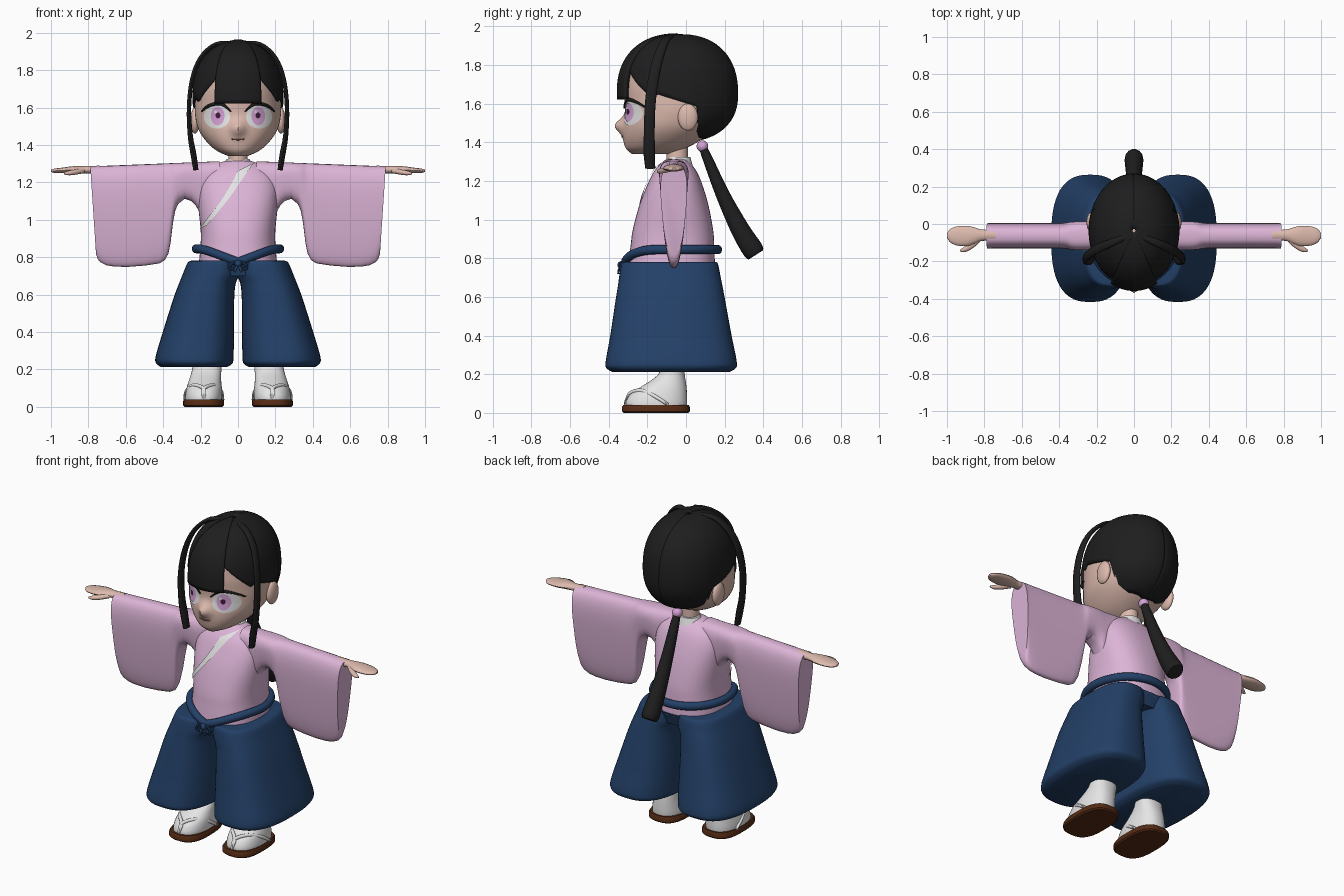
import bpy, bmesh, math
from mathutils import Vector
from mathutils.bvhtree import BVHTree

if "Cube" in bpy.data.objects:
    bpy.data.objects.remove(bpy.data.objects["Cube"])

def material(name, r, g, b):
    m = bpy.data.materials.new(name)
    m.diffuse_color = (r, g, b, 1)
    m.use_nodes = True
    m.node_tree.nodes["Principled BSDF"].inputs["Base Color"].default_value = m.diffuse_color
    return m

HAIR = material("hair black", .013, .013, .013)
SKIN = material("skin", .72, .49, .42)
PINK = material("robe pink", .72, .46, .68)
WHITE = material("white cloth", .78, .78, .78)
BLUE = material("trouser blue", .017, .052, .138)
BROWN = material("sandal brown", .09, .024, .007)
IRIS = material("iris lilac", .66, .36, .66)
PUPIL = material("pupil plum", .06, .01, .05)
MOUTH = material("mouth brown", .25, .11, .09)

def make(name, verts, faces, mat, out=None):
    me = bpy.data.meshes.new(name)
    bm = bmesh.new()
    vs = [bm.verts.new(v) for v in verts]
    for f in faces:
        bm.faces.new([vs[i] for i in f])
    bmesh.ops.recalc_face_normals(bm, faces=bm.faces)
    bm.normal_update()
    if out is not None:    # open sheets: face away from the point "out"
        if sum(f.normal.dot(f.calc_center_median() - Vector(out)) for f in bm.faces) < 0:
            bmesh.ops.reverse_faces(bm, faces=bm.faces)
    bm.to_mesh(me)
    bm.free()
    me.materials.append(mat)
    ob = bpy.data.objects.new(name, me)
    bpy.context.collection.objects.link(ob)
    return ob

def spline(pts, n=4):
    """Catmull-Rom through tuples of any length."""
    res = []
    for i in range(len(pts) - 1):
        a, b, c, d = pts[max(i - 1, 0)], pts[i], pts[i + 1], pts[min(i + 2, len(pts) - 1)]
        for k in range(n):
            t = k / n
            res.append(tuple(.5 * (2 * q + (r - p) * t + (2 * p - 5 * q + 4 * r - s) * t * t
                                   + (3 * q - p - 3 * r + s) * t ** 3)
                             for p, q, r, s in zip(a, b, c, d)))
    return res + [tuple(pts[-1])]

def unit(k, n, p=2):
    """Point k of n on a unit superellipse."""
    a = 2 * math.pi * k / n
    f = lambda v: math.copysign(abs(v) ** (2 / p), v)
    return f(math.cos(a)), f(math.sin(a))

def loft(name, rings, mat, closed=False):
    n, m = len(rings[0]), len(rings)
    faces = [(i * n + j, i * n + (j + 1) % n, (i + 1) % m * n + (j + 1) % n, (i + 1) % m * n + j)
             for i in range(m if closed else m - 1) for j in range(n)]
    if not closed:
        faces += [tuple(range(n)), tuple(range((m - 1) * n, m * n))]
    return make(name, [v for r in rings for v in r], faces, mat)

def stack(name, rows, mat, p=2, n=40, s=1):
    """Horizontal rings from rows (z, x0, x1, y0, y1); s mirrors x."""
    rings = []
    for z, x0, x1, y0, y1 in rows:
        u = [unit(k, n, p) for k in range(n)]
        rings.append([(s * ((x0 + x1) / 2 + (x1 - x0) / 2 * c), (y0 + y1) / 2 + (y1 - y0) / 2 * d, z)
                      for c, d in u])
    return loft(name, rings, mat)

def sweep(name, pts, axis, mat, s=1, n=14, closed=False):
    """Tube along (x, y, z, half size on axis, half size across)."""
    ax, rings, m = Vector(axis), [], len(pts)
    for i, (x, y, z, wa, wb) in enumerate(pts):
        i0, i1 = ((i - 1) % m, (i + 1) % m) if closed else (max(i - 1, 0), min(i + 1, m - 1))
        t = Vector(pts[i1][:3]) - Vector(pts[i0][:3])
        side = ax.cross(t).normalized()
        ring = [Vector((x, y, z)) + ax * wa * c + side * wb * d
                for c, d in (unit(k, n) for k in range(n))]
        rings.append([(s * v.x, v.y, v.z) for v in ring])
    return loft(name, rings, mat, closed)

def ball(name, c, r, mat):
    rings = [[(c[0] + r[0] * math.sin(f) * u, c[1] + r[1] * math.sin(f) * v, c[2] + r[2] * math.cos(f))
              for u, v in (unit(k, 24) for k in range(24))]
             for f in (math.pi * (.03 + .94 * i / 14) for i in range(15))]
    return loft(name, rings, mat)

def surface(ob):
    """Returns a function giving the front point of ob at (x, z), lifted."""
    me = ob.data
    tree = BVHTree.FromPolygons([v.co for v in me.vertices], [tuple(p.vertices) for p in me.polygons])
    def at(x, z, lift):
        hit, nor, _, _ = tree.ray_cast(Vector((x, -2, z)), Vector((0, 1, 0)))
        if hit is None:
            return Vector((x, -.1, z))
        return hit + Vector((0, -lift, 0)) + nor * lift * (.5 if nor.y < 0 else -.5)
    return at

# head with nose
head = stack("head", spline([
    (1.34, -.05, .05, -.28, -.08), (1.37, -.115, .115, -.312, .0), (1.42, -.17, .17, -.325, .09),
    (1.48, -.21, .21, -.325, .16), (1.55, -.228, .228, -.315, .2), (1.62, -.23, .23, -.318, .22),
    (1.70, -.225, .225, -.32, .23), (1.80, -.20, .20, -.295, .19), (1.90, -.10, .10, -.18, .06)], 6),
    SKIN, 2.1, 80)
for v in head.data.vertices:
    if v.co.y < -.2:
        v.co.y -= .045 * math.exp(-(v.co.x / .035) ** 2 - ((v.co.z - 1.487) / .04) ** 2)
face = surface(head)
stack("neck", [(1.22, -.06, .06, -.11, .01), (1.30, -.05, .05, -.1, .01), (1.40, -.05, .05, -.1, .01)], SKIN)

def plate(name, cx, cz, rx, rz, lift, mat, n=32, m=6):
    verts = [face(cx, cz, lift)]
    for i in range(1, m + 1):
        verts += [face(cx + rx * i / m * u, cz + rz * i / m * v, lift) for u, v in (unit(k, n) for k in range(n))]
    faces = [(0, 1 + k, 1 + (k + 1) % n) for k in range(n)]
    faces += [(1 + i * n + k, 1 + i * n + (k + 1) % n, 1 + (i + 1) * n + (k + 1) % n, 1 + (i + 1) * n + k)
              for i in range(m - 1) for k in range(n)]
    make(name, verts, faces, mat, (0, 0, 1.5))

# eyes, lashes, ears, mouth
for s in (1, -1):
    plate("eye_white", s * .112, 1.55, .07, .062, .003, WHITE)
    plate("iris", s * .107, 1.555, .036, .05, .006, IRIS)
    plate("pupil", s * .105, 1.558, .013, .016, .008, PUPIL, 16, 2)
    plate("eye_glint", s * .105 - .012, 1.577, .008, .009, .009, WHITE, 12, 2)
    lash = spline([(.195, 1.578, .004), (.155, 1.61, .009), (.09, 1.62, .009), (.036, 1.578, .003)], 5)
    sweep("eyelash", [(*face(x, z, .004), .006, w) for x, z, w in lash], (0, 1, 0), HAIR, s, 8)
    ball("ear", (s * .23, .01, 1.53), (.024, .052, .07), SKIN)
sweep("mouth", [(*face(x, 1.428 + 3 * x * x, .001), .003, .003) for x in (-.035, -.02, 0, .02, .035)],
      (0, 1, 0), MOUTH, 1, 8)

# hair: shell on a rounded ellipsoid with a hairline varying by azimuth (0 = front)
def hair_shell(name, a0, a1, steps, line, grow, thick):
    P, cz, rows, verts = 2.3, 1.65, 24, []
    for i in range(steps + 1):
        a = a0 + (a1 - a0) * i / steps
        k = next(j for j in range(len(line) - 1) if abs(a) <= line[j + 1][0] + 1e-6)
        (p, q), (r, w) = line[k], line[k + 1]
        zb = q + (w - q) * (abs(a) - p) / (r - p)
        h = (zb - cz) / (.31 if zb > cz else .25)
        end = math.acos(math.copysign(abs(h) ** (P / 2), h))
        for j in range(rows + 1):
            f = .02 + (end - .02) * j / rows
            c, rad = math.cos(f), math.sin(f) ** (2 / P) * grow
            z = cz + (.31 if c > 0 else .25) * math.copysign(abs(c) ** (2 / P), c)
            verts.append((.243 * rad * math.sin(math.radians(a)),
                          -.035 - .305 * rad * math.cos(math.radians(a)), z + (grow - 1) * .08))
    R = rows + 1
    faces = [(i * R + j, i * R + j + 1, (i + 1) * R + j + 1, (i + 1) * R + j)
             for i in range(steps) for j in range(rows)]
    ob = make(name, verts, faces, HAIR, (0, -.035, 1.65))
    mod = ob.modifiers.new("thickness", 'SOLIDIFY')
    mod.thickness, mod.offset = thick, -1

hair_shell("hair_cap", -180, 180, 120, [(0, 1.77), (28, 1.77), (62, 1.63), (68, 1.65), (108, 1.585),
                                        (114, 1.43), (180, 1.41)], 1, .015)
hair_shell("front_fringe", -29, 29, 20, [(0, 1.618), (29, 1.618)], 1.06, .025)
for s in (1, -1):
    sweep("side_lock", spline([
        (.02, -.06, 1.945, .015, .012), (.12, -.10, 1.937, .022, .012), (.2, -.135, 1.865, .026, .012),
        (.245, -.165, 1.75, .028, .012), (.262, -.185, 1.6, .028, .012), (.255, -.19, 1.45, .028, .014),
        (.238, -.19, 1.35, .03, .016), (.225, -.185, 1.265, .026, .014)]), (0, 1, 0), HAIR, s)
sweep("ponytail", spline([
    (0, .08, 1.39, .018, .018), (0, .11, 1.32, .026, .026), (0, .19, 1.13, .035, .037),
    (0, .28, .95, .044, .05), (0, .345, .845, .05, .056), (0, .362, .818, .042, .046)]), (1, 0, 0), HAIR)
ball("hair_bead", (0, .085, 1.38), (.03, .03, .03), IRIS)

# robe: torso, collar bands, sleeves and hands
torso = stack("robe_torso", spline([
    (.76, -.21, .21, -.30, .15), (.87, -.2, .2, -.286, .146), (.95, -.2, .2, -.275, .14),
    (1.08, -.213, .213, -.24, .115), (1.18, -.212, .212, -.2, .085), (1.25, -.18, .18, -.165, .055),
    (1.295, -.12, .12, -.125, .02), (1.315, -.07, .07, -.1, .0)]), PINK, 2.4, 64)
chest = surface(torso)

def band(name, pts):
    verts = [chest(x + w * k / 3, z + w * k / 6, .005) for x, z, w in spline(pts, 6) for k in (-3, -2, -1, 0, 1, 2, 3)]
    faces = [(7 * i + j, 7 * i + j + 1, 7 * i + j + 8, 7 * i + j + 7)
             for i in range(len(verts) // 7 - 1) for j in range(6)]
    make(name, verts, faces, WHITE, (0, 0, 1.1))

band("long_collar", [(.04, 1.28, .045), (.01, 1.23, .034), (-.06, 1.12, .026), (-.13, 1.03, .025), (-.185, .96, .02)])
stack("neck_collar", [(1.28, -.085, .085, -.115, .035), (1.325, -.062, .062, -.09, .022)], WHITE)

SLEEVE = [(.1, 1.08), (.2, 1.03), (.225, 1.075), (.25, 1.1), (.285, 1.112), (.32, 1.085), (.335, 1.05),
          (.345, 1.0), (.353, .94), (.36, .88), (.372, .82), (.39, .785), (.42, .767), (.5, .755),
          (.6, .748), (.68, .75), (.73, .757), (.765, .772), (.782, .79), (.79, .82)]
for s in (1, -1):
    rings = []
    for x, zb in SLEEVE:
        zt, ring = 1.317 - .04 * x, []
        for u, v in (unit(k, 40, 2.8) for k in range(40)):
            z = (zt + zb) / 2 + (zt - zb) / 2 * v
            drop = (zt - z) / .53
            ring.append((s * (x - .035 * drop * max(0, (x - .55) / .24)), -.063 + (.083 - .045 * drop) * u, z))
        rings.append(ring)
    loft("sleeve", rings, PINK)
    sweep("hand", spline([
        (.74, -.06, 1.268, .03, .022), (.81, -.06, 1.268, .03, .02), (.85, -.062, 1.268, .043, .02),
        (.89, -.064, 1.267, .054, .019), (.94, -.064, 1.264, .052, .015), (.98, -.063, 1.262, .038, .012),
        (1.0, -.062, 1.262, .012, .006)]), (0, 1, 0), SKIN, s)
    sweep("thumb", spline([(.83, -.08, 1.262, .014, .016), (.87, -.115, 1.255, .014, .017),
                           (.905, -.136, 1.25, .012, .014), (.93, -.143, 1.248, .005, .005)]), (0, 0, 1), SKIN, s)

# belt with knot
belt = []
for k in range(72):
    a = 2 * math.pi * k / 72
    x, y = .225 * math.sin(a), -.075 - .24 * math.cos(a)
    front = max(0, math.cos(a)) * (1 - min(1, abs(x) / .21))
    belt.append((x, y, .845 - .07 * front, .024, .022))
sweep("belt", belt, (0, 0, 1), BLUE, 1, 12, True)
ball("belt_knot", (0, -.335, .765), (.02, .02, .02), BLUE)
for s in (1, -1):
    sweep("knot_loop", [(.025 + .022 * math.cos(t), -.338, .755 + .016 * math.sin(t) - .01 * math.cos(t), .008, .008)
                        for t in (2 * math.pi * k / 16 for k in range(16))], (0, 1, 0), BLUE, s, 8, True)
    sweep("knot_tail", [(.004, -.34, .76, .006, .008), (.012, -.348, .74, .006, .008), (.018, -.35, .72, .006, .006)],
          (0, 1, 0), BLUE, s, 8)

# wide trousers
stack("trouser_waist", [(.70, -.16, .16, -.30, .13), (.775, -.18, .18, -.32, .155)], BLUE, 3)
for s in (1, -1):
    stack("trouser_leg", spline([
        (.782, -.01, .24, -.315, .15), (.772, -.012, .268, -.333, .165), (.71, -.008, .295, -.345, .178),
        (.66, .012, .315, -.352, .188), (.58, .02, .345, -.365, .203), (.4, .021, .402, -.392, .236),
        (.27, .024, .44, -.415, .262), (.232, .03, .437, -.412, .258), (.212, .06, .41, -.38, .225)]),
        BLUE, 2.6, 56, s)
    # socks, sandals and straps
    stack("sock", spline([
        (.32, .1, .24, -.13, -.01), (.22, .088, .243, -.135, -.008), (.18, .09, .25, -.165, -.004),
        (.14, .09, .263, -.225, .002), (.1, .086, .275, -.285, .005), (.06, .084, .282, -.31, .006),
        (.03, .086, .282, -.312, .004)]), WHITE, 2.3, 40, s)
    stack("sandal", [(0, .082, .285, -.323, .012), (.008, .074, .293, -.332, .02), (.03, .074, .293, -.332, .02),
                     (.04, .08, .287, -.325, .014)], BROWN, 2.8, 48, s)
    for d in (1, -1):
        sweep("sandal_strap", spline([
            (.183, -.317, .05, .01, .01), (.183, -.295, .098, .011, .01), (.183 + d * .055, -.235, .115, .011, .01),
            (.183 + d * .092, -.16, .085, .011, .01), (.183 + d * .1, -.09, .04, .01, .01)]), (0, 0, 1), WHITE, s, 10)

# smooth shading everywhere
for ob in bpy.context.collection.objects:
    ob.select_set(True)
    bpy.context.view_layer.objects.active = ob
bpy.ops.object.shade_smooth_by_angle(angle=math.radians(40))
